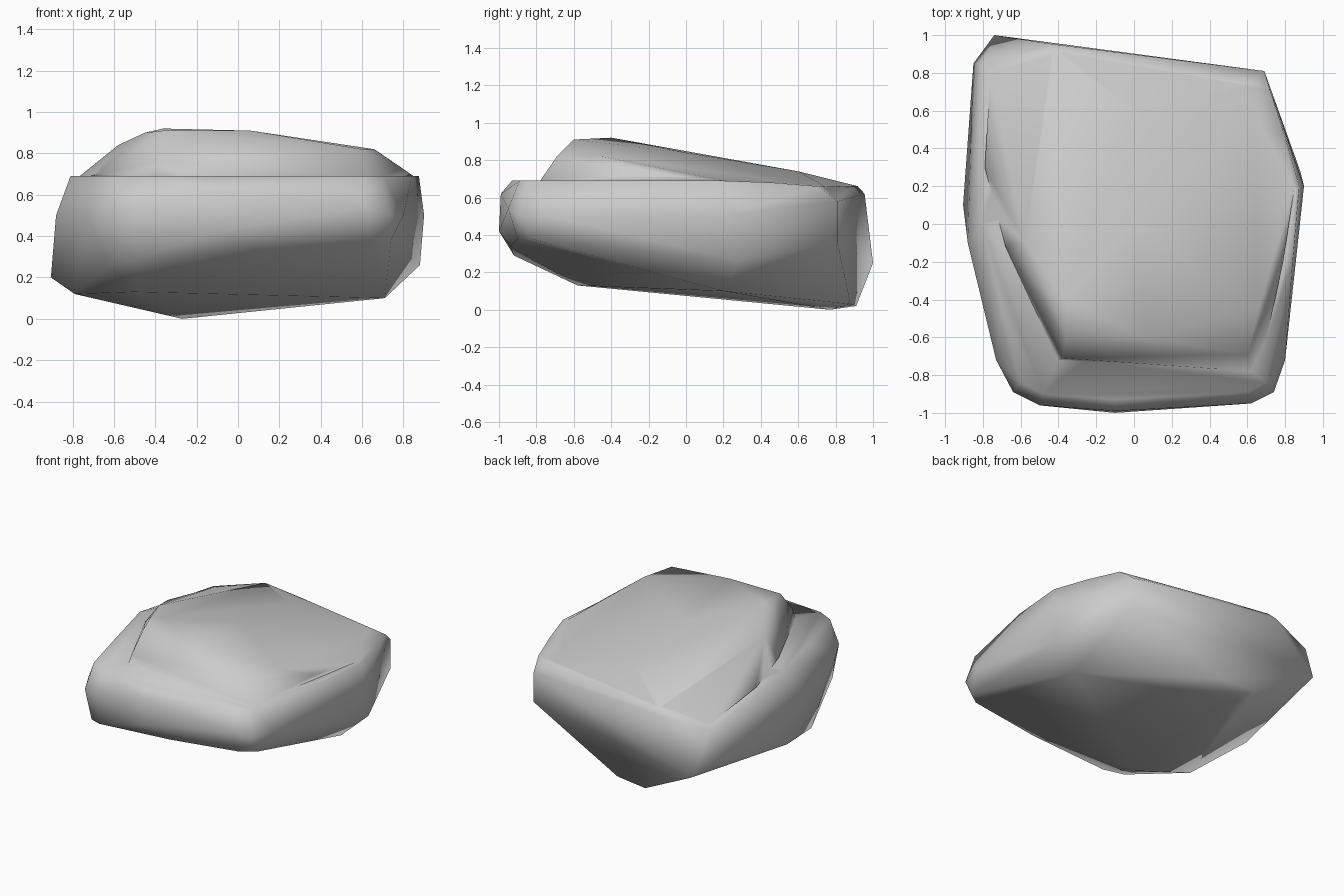
import bpy, bmesh, math

if "Cube" in bpy.data.objects:
    bpy.data.objects.remove(bpy.data.objects["Cube"])


def hull(name, *rings):
    """Make a chiselled convex stone mass from a few rings of corner points."""
    bm = bmesh.new()
    for ring in rings:
        for p in ring:
            bm.verts.new(p)
    bmesh.ops.convex_hull(bm, input=bm.verts[:])
    loose = [v for v in bm.verts if not v.link_faces]
    bmesh.ops.delete(bm, geom=loose, context='VERTS')
    bmesh.ops.recalc_face_normals(bm, faces=bm.faces[:])
    me = bpy.data.meshes.new(name)
    bm.to_mesh(me)
    bm.free()
    ob = bpy.data.objects.new(name, me)
    bpy.context.collection.objects.link(ob)
    return ob


# Main boulder: ledge rim, widest girth and underside
rim = [(-.60, -.84, .69), (-.48, -.90, .69), (-.1, -.93, .69), (.60, -.89, .69),
       (.70, -.84, .69), (.84, -.2, .69), (.875, .2, .69), (.80, .46, .68),
       (.72, .71, .66), (-.70, -.45, .69), (-.81, 0, .69), (-.42, .93, .66)]
girth = [(-.64, -.89, .5), (-.5, -.96, .54), (-.1, -.99, .62), (-.1, -1, .42),
         (.62, -.95, .54), (.74, -.89, .5), (.80, -.72, .5), (.90, .2, .5),
         (.69, .81, .58), (.69, .81, .36), (-.73, -.72, .5), (-.88, -.1, .5),
         (-.80, .85, .56), (-.45, .955, .62)]
under = [(-.62, -.84, .26), (-.5, -.92, .29), (.1, -.94, .34), (.64, -.90, .38),
         (.74, -.83, .38), (-.79, -.35, .12), (-.905, .1, .2), (-.5, -.58, .13),
         (.71, .2, .1), (.88, .28, .26), (-.27, .77, 0), (-.3, .91, .02),
         (-.05, .88, .03), (-.74, 1, .25), (-.85, .85, .35)]
rock = hull("rock", rim, girth, under)

# Raised slab on top, set back from the front ledge
crest = [(-.36, -.60, .91), (-.36, -.4, .92), (-.45, -.38, .9), (.06, -.6, .91),
         (.60, -.69, .82), (.66, -.45, .82), (-.58, -.1, .84), (0, 0, .84)]
skirt = [(-.40, -.72, .69), (-.38, -.71, .76), (.62, -.78, .69), (.71, -.6, .70),
         (.79, -.2, .73), (-.68, -.12, .70), (-.79, .3, .67), (.85, .2, .69),
         (-.76, .8, .58), (-.42, .92, .66), (.62, .76, .65), (0, .6, .74)]
base = [(-.36, -.6, .5), (.56, -.65, .5), (.6, .6, .5), (-.6, .7, .45)]
slab = hull("top_slab", crest, skirt, base)

# Fuse both masses into one stone
mod = rock.modifiers.new("fuse", 'BOOLEAN')
mod.operation = 'UNION'
mod.solver = 'EXACT'
mod.object = slab
bpy.context.view_layer.objects.active = rock
rock.select_set(True)
bpy.ops.object.modifier_apply(modifier=mod.name)
bpy.data.objects.remove(slab)

# Worn, smoothly shaded surface
bm = bmesh.new()
bm.from_mesh(rock.data)
bmesh.ops.remove_doubles(bm, verts=bm.verts[:], dist=.015)
bmesh.ops.triangulate(bm, faces=bm.faces[:])
bm.to_mesh(rock.data)
bm.free()
bpy.ops.object.shade_smooth_by_angle(angle=math.radians(85))
